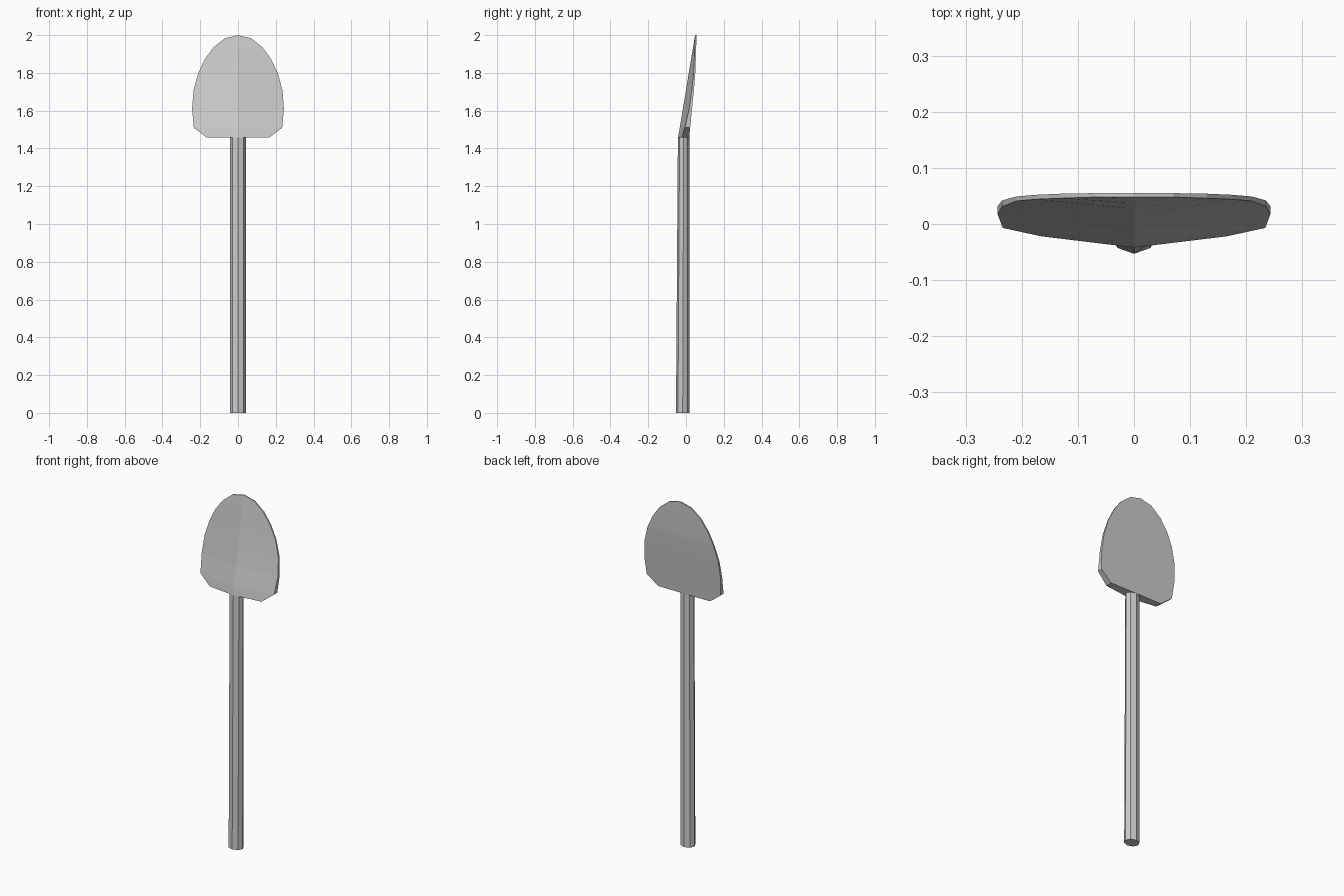
import bpy, bmesh, math

if "Cube" in bpy.data.objects:
    bpy.data.objects.remove(bpy.data.objects["Cube"])

def finish(bm, name):
    bmesh.ops.recalc_face_normals(bm, faces=bm.faces)
    me = bpy.data.meshes.new(name)
    bm.to_mesh(me)
    bm.free()
    ob = bpy.data.objects.new(name, me)
    bpy.context.collection.objects.link(ob)
    return ob

# Blade rows: half width, height, front rim y, back rim y
rows = [(0.165, 1.457, -0.022, 0.017), (0.234, 1.51, -0.007, 0.022),
        (0.243, 1.61, 0.017, 0.032), (0.235, 1.71, 0.031, 0.042),
        (0.21, 1.80, 0.041, 0.049), (0.175, 1.873, 0.044, 0.052),
        (0.13, 1.935, 0.046, 0.054), (0.07, 1.983, 0.048, 0.055)]
bm = bmesh.new()
rings = []
for w, z, front, back in rows:
    ridge = -0.042 + (z - 1.457) * 0.09 / 0.543   # straight leaning front ridge
    pts = [(-w, front), (0, ridge), (w, front), (w, back), (0, back), (-w, back)]
    rings.append([bm.verts.new((x, y, z)) for x, y in pts])
for a, b in zip(rings, rings[1:]):
    for i in range(6):
        j = (i + 1) % 6
        bm.faces.new((a[i], a[j], b[j], b[i]))
bm.faces.new(rings[0])
# Rounded tip closing the top row
tf, tb = bm.verts.new((0, 0.048, 2)), bm.verts.new((0, 0.055, 2))
t = rings[-1]
for f in [(t[0], t[1], tf), (t[1], t[2], tf), (t[2], t[3], tb, tf),
          (t[3], t[4], tb), (t[4], t[5], tb), (t[5], t[0], tf, tb)]:
    bm.faces.new(f)
finish(bm, "blade")

# Eight-sided handle, its front tapering slightly towards the blade
bm = bmesh.new()
ends = []
for z, front in [(0, -0.053), (1.457, -0.043)]:
    mid, ry = (front + 0.018) / 2, (0.018 - front) / 2
    ends.append([bm.verts.new((0.042 * math.cos(k * math.pi / 4),
                               mid + ry * math.sin(k * math.pi / 4), z))
                 for k in range(8)])
for i in range(8):
    j = (i + 1) % 8
    bm.faces.new((ends[0][i], ends[0][j], ends[1][j], ends[1][i]))
for e in ends:
    bm.faces.new(e)
finish(bm, "handle")
